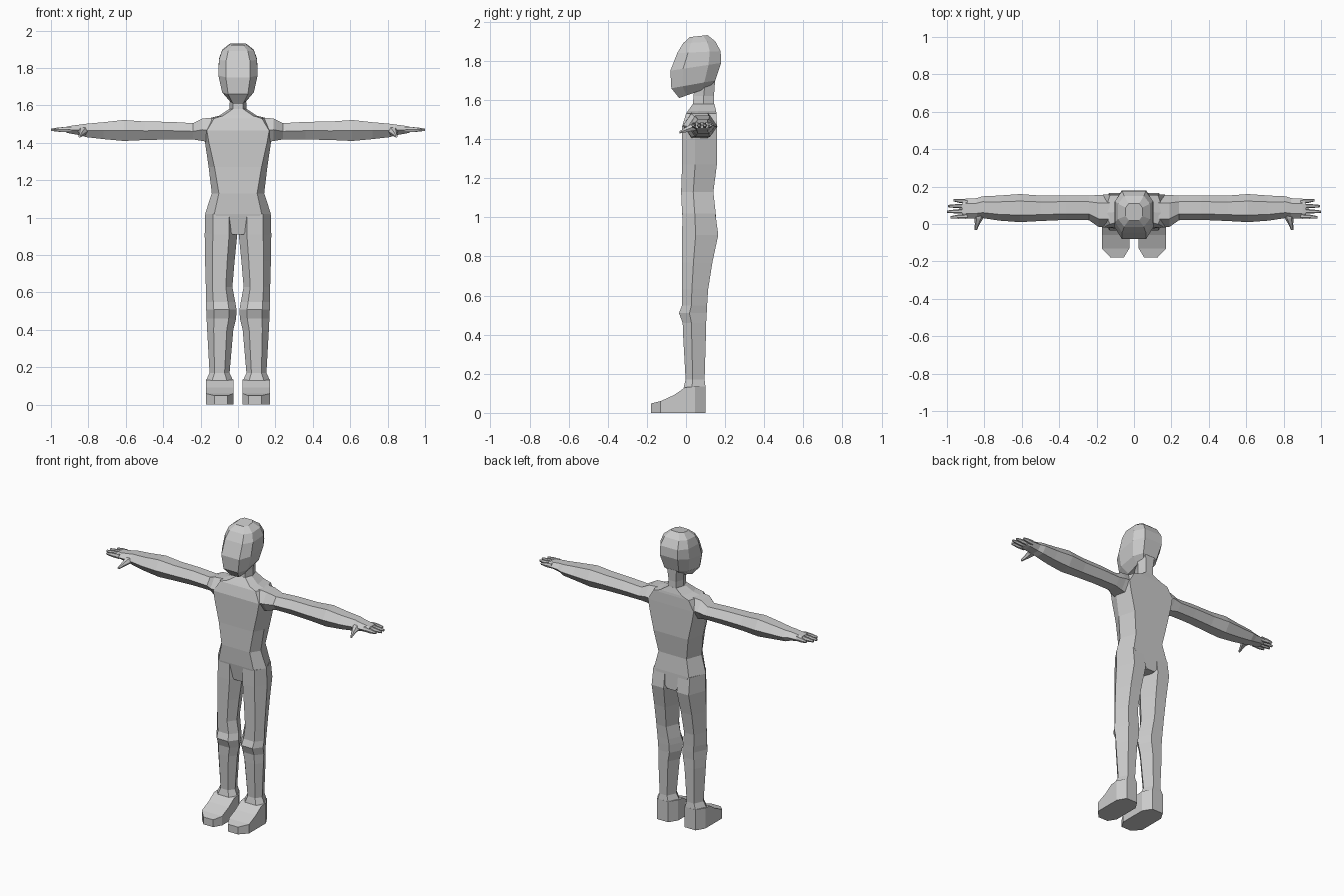
import bpy, bmesh
from mathutils import Vector as V

grey = bpy.data.materials.new("grey")
grey.diffuse_color = (0.6, 0.6, 0.6, 1)


def ring(c, u, v, p=0.5, q=0.0, m=0.0):
    """Six-sided section (eight-sided when q > 0): u points at the ridge, v at the flat panel."""
    c, u, v = V(c), V(u), V(v)
    if q:
        pts = [(1, -q), (1, q), (p, 1), (-p, 1), (-1, q), (-1, -q), (-p, -1), (p, -1)]
    else:
        pts = [(1, m), (p, 1), (-p, 1), (-1, m), (-p, -1), (p, -1)]
    return [c + u * a + v * b for a, b in pts]


def loft(name, rings, mirror=False):
    """Skin a list of equal-length sections, cap both ends, optionally mirror across x."""
    bm = bmesh.new()
    rows = [[bm.verts.new(p) for p in r] for r in rings]
    n = len(rows[0])
    for a, b in zip(rows, rows[1:]):
        for i in range(n):
            j = (i + 1) % n
            bm.faces.new((a[i], a[j], b[j], b[i]))
    bm.faces.new(rows[0][::-1])
    bm.faces.new(rows[-1])
    bmesh.ops.recalc_face_normals(bm, faces=bm.faces)
    me = bpy.data.meshes.new(name)
    bm.to_mesh(me)
    bm.free()
    me.materials.append(grey)
    ob = bpy.data.objects.new(name, me)
    bpy.context.collection.objects.link(ob)
    if mirror:
        ob.modifiers.new("mirror", 'MIRROR').use_axis[0] = True
    return ob


def level(z, x0, x1, yf, yb, p, m=0.0):
    """Horizontal section from its x and y limits."""
    return ring(((x0 + x1) / 2, (yf + yb) / 2, z), ((x1 - x0) / 2, 0, 0),
                (0, (yb - yf) / 2, 0), p, m=m)


def upright(x, yf, yb, zb, zt, p=0.5):
    """Section across an arm or finger, ridges at front and back."""
    return ring((x, (yf + yb) / 2, (zb + zt) / 2), (0, (yb - yf) / 2, 0),
                (0, 0, (zt - zb) / 2), p)


# Torso: crotch, hips, waist, ribs, chest, shoulders, neck base
loft("torso", [level(z, -w, w, f, b, p, -0.25) for z, w, f, b, p in [
    (0.91, 0.04, 0.00, 0.155, 0.7),
    (1.02, 0.176, -0.02, 0.152, 0.72),
    (1.13, 0.14, -0.025, 0.14, 0.73),
    (1.27, 0.157, -0.02, 0.158, 0.8),
    (1.40, 0.176, -0.02, 0.158, 0.88),
    (1.465, 0.185, -0.02, 0.158, 0.9),
    (1.53, 0.16, 0.00, 0.156, 0.8),
    (1.545, 0.10, 0.01, 0.154, 0.8),
    (1.58, 0.048, 0.035, 0.145, 0.6)]])

# Neck
loft("neck", [level(z, -w, w, f, b, 0.6) for z, w, f, b in [
    (1.56, 0.046, 0.035, 0.145), (1.62, 0.044, 0.038, 0.143), (1.72, 0.06, 0.05, 0.15)]])

# Head: sections tilted from the face (front y, z) to the nape (back y, z)
loft("head", [ring((0, (yf + yb) / 2, (zf + zb) / 2), (w, 0, 0),
                   (0, (yb - yf) / 2, (zb - zf) / 2), 0.62, 0.5)
              for yf, zf, yb, zb, w in [
    (-0.035, 1.61, 0.12, 1.665, 0.045),
    (-0.075, 1.66, 0.15, 1.70, 0.085),
    (-0.08, 1.75, 0.18, 1.79, 0.105),
    (-0.045, 1.84, 0.177, 1.85, 0.102),
    (-0.015, 1.89, 0.15, 1.90, 0.085),
    (0.02, 1.922, 0.11, 1.932, 0.045)]])

# Legs: hip down to the ankle flare
loft("leg", [level(z, x0, x1, f, b, p, -0.25) for z, x0, x1, f, b, p in [
    (1.02, 0.005, 0.175, -0.018, 0.15, 0.5),
    (0.91, 0.004, 0.178, -0.02, 0.165, 0.5),
    (0.77, 0.018, 0.176, -0.02, 0.135, 0.5),
    (0.63, 0.03, 0.172, -0.02, 0.113, 0.5),
    (0.55, 0.015, 0.171, -0.02, 0.108, 0.5),
    (0.51, 0.008, 0.17, -0.036, 0.106, 0.5),
    (0.46, 0.010, 0.168, -0.017, 0.103, 0.5),
    (0.40, 0.025, 0.165, -0.015, 0.102, 0.5),
    (0.17, 0.045, 0.152, -0.002, 0.095, 0.5),
    (0.13, 0.027, 0.171, -0.012, 0.10, 0.55)]], True)

# Shoes: toe to heel
loft("shoe", [[(x0, y, 0), (x1, y, 0), (x1, y, h), (x0, y, h)] for y, x0, x1, h in [
    (-0.18, 0.055, 0.125, 0.048),
    (-0.13, 0.025, 0.172, 0.06),
    (-0.06, 0.025, 0.172, 0.092),
    (-0.005, 0.025, 0.172, 0.13),
    (0.045, 0.025, 0.172, 0.135),
    (0.10, 0.06, 0.14, 0.135)]], True)

# Arms: shoulder out to the wrist and palm
loft("arm", [upright(*r) for r in [
    (0.13, -0.015, 0.155, 1.40, 1.535),
    (0.19, -0.015, 0.155, 1.41, 1.53),
    (0.24, 0.02, 0.152, 1.418, 1.505),
    (0.36, 0.022, 0.152, 1.418, 1.512),
    (0.50, 0.016, 0.152, 1.415, 1.514),
    (0.61, 0.01, 0.16, 1.41, 1.522),
    (0.72, 0.018, 0.152, 1.42, 1.51),
    (0.81, 0.032, 0.148, 1.43, 1.502),
    (0.84, 0.03, 0.138, 1.44, 1.498),
    (0.90, 0.028, 0.135, 1.45, 1.49),
    (0.92, 0.032, 0.13, 1.455, 1.485)]], True)

# Fingers: a row of four
for i, (y0, y1, tip) in enumerate([(0.042, 0.036, 0.98), (0.069, 0.066, 1.0),
                                   (0.095, 0.096, 0.995), (0.12, 0.127, 0.965)]):
    mid = (0.9 + tip) / 2
    loft("finger_%d" % (i + 1), [
        upright(0.89, y0 - 0.012, y0 + 0.012, 1.457, 1.486),
        upright(mid, (y0 + y1) / 2 - 0.011, (y0 + y1) / 2 + 0.011, 1.458, 1.483),
        upright(tip, y1 - 0.006, y1 + 0.006, 1.464, 1.477)], True)

# Thumb pointing forward and slightly down
loft("thumb", [ring(c, (w, 0, 0), (0, 0, h)) for c, w, h in [
    ((0.83, 0.06, 1.465), 0.032, 0.02),
    ((0.83, 0.03, 1.46), 0.024, 0.018),
    ((0.838, 0.0, 1.448), 0.013, 0.013),
    ((0.847, -0.033, 1.435), 0.007, 0.006)]], True)
